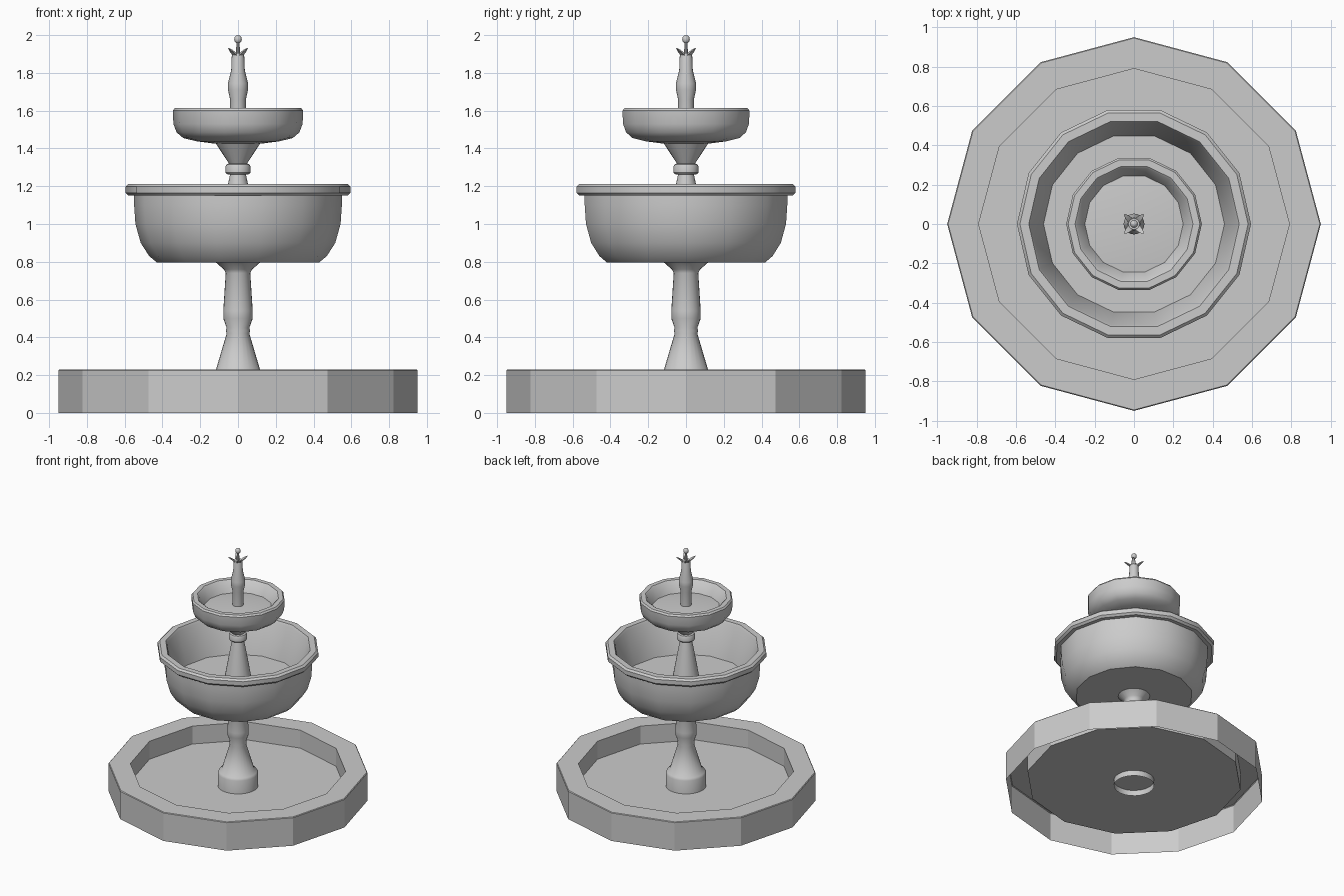
import bpy, bmesh, math
from math import cos, sin, pi, radians

if "Cube" in bpy.data.objects:
    bpy.data.objects.remove(bpy.data.objects["Cube"])


def finish(name, bm, angle):
    mesh = bpy.data.meshes.new(name)
    bm.to_mesh(mesh)
    bm.free()
    ob = bpy.data.objects.new(name, mesh)
    bpy.context.collection.objects.link(ob)
    bpy.ops.object.select_all(action='DESELECT')
    ob.select_set(True)
    bpy.context.view_layer.objects.active = ob
    if angle:
        bpy.ops.object.shade_smooth_by_angle(angle=radians(angle))
    return ob


def lathe(name, profile, sides, angle=35):
    """Revolve (radius, z) points; radius 0 closes to a single vertex."""
    bm = bmesh.new()
    rings = []
    for r, z in profile:
        if r == 0:
            rings.append([bm.verts.new((0, 0, z))] * sides)
        else:
            rings.append([bm.verts.new((r * cos(2 * pi * i / sides), r * sin(2 * pi * i / sides), z))
                          for i in range(sides)])
    for a, b in zip(rings, rings[1:]):
        for i in range(sides):
            j = (i + 1) % sides
            bm.faces.new(list(dict.fromkeys((a[i], a[j], b[j], b[i]))))
    return finish(name, bm, angle)


# ground basin: twelve-sided wall, open underneath, with a raised floor
lathe("ground_basin", [(.95, 0), (.95, .225), (.945, .23), (.79, .23), (.79, .085), (0, .085)], 12, 0)

# lower pedestal
lathe("lower_pedestal", [
    (.148, .04), (.148, .19), (.14, .207), (.118, .225), (.06, .42), (.064, .435), (.06, .45),
    (.078, .5), (.078, .54), (.065, .74), (.075, .76), (.118, .797)], 24)

# large bowl with a projecting rim
lathe("large_bowl", [
    (0, .795), (.43, .797), (.47, .83), (.515, .9), (.543, 1.0), (.55, 1.1), (.55, 1.15),
    (.58, 1.15), (.595, 1.165), (.595, 1.198), (.58, 1.212), (.535, 1.212),
    (.525, 1.195), (.46, .93), (0, .93)], 14)

# upper pedestal with collar
lathe("upper_pedestal", [
    (.105, .92), (.053, 1.21), (.042, 1.262), (.06, 1.264), (.066, 1.272), (.066, 1.305),
    (.06, 1.316), (.048, 1.32), (.12, 1.43)], 24)

# small bowl
lathe("small_bowl", [
    (0, 1.425), (.12, 1.425), (.22, 1.438), (.29, 1.455), (.325, 1.485), (.342, 1.53),
    (.345, 1.6), (.335, 1.613), (.3, 1.613), (.29, 1.605), (.25, 1.525), (0, 1.55)], 14)

# finial column, stem and bud
lathe("finial_column", [
    (.042, 1.53), (.042, 1.66), (.053, 1.71), (.053, 1.745), (.036, 1.815),
    (.033, 1.89), (.028, 1.905), (0, 1.905)], 16)
lathe("finial_stem", [(.011, 1.9), (.008, 1.965)], 10)
lathe("finial_bud", [(0, 1.955)] + [(.02 * sin(pi * k / 6), 1.9775 - .0225 * cos(pi * k / 6))
                                    for k in range(1, 6)] + [(0, 2.0)], 12)

# four curled petals around the stem
for n in range(4):
    bm = bmesh.new()
    t = pi / 4 + n * pi / 2
    rows = []
    for r, z, w, h in [(.02, 1.89, .016, .006), (.034, 1.905, .015, .005),
                       (.052, 1.918, .011, .004), (.07, 1.93, .003, .002)]:
        rows.append([bm.verts.new((r * cos(t) - s * sin(t), r * sin(t) + s * cos(t), z + d))
                     for s, d in ((-w, -h), (w, -h), (w, h), (-w, h))])
    for a, b in zip(rows, rows[1:]):
        for i in range(4):
            bm.faces.new((a[i], a[(i + 1) % 4], b[(i + 1) % 4], b[i]))
    bm.faces.new(rows[0])
    bm.faces.new(rows[-1])
    bmesh.ops.recalc_face_normals(bm, faces=bm.faces)
    finish(f"petal_{n + 1}", bm, 35)
